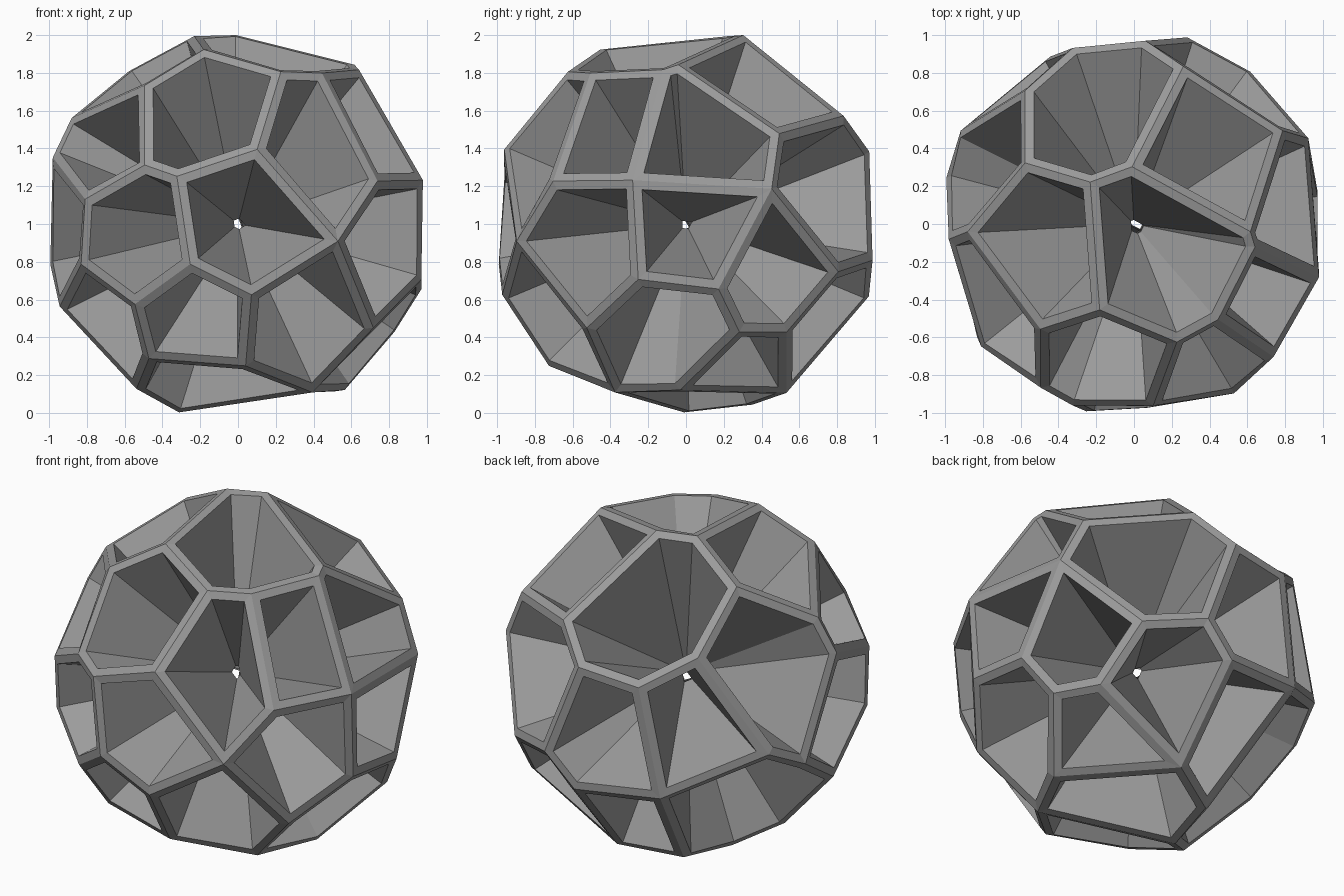
import bpy, bmesh, math
from mathutils import Vector

if "Cube" in bpy.data.objects:
    bpy.data.objects.remove(bpy.data.objects["Cube"])

RADIUS = 1.045     # corners of the ball lie on this sphere
RIM = 0.047        # half width of each strut
CORE = 0.085       # how close the funnels run to the centre

# Ball corners: each key lists the cells (one letter each) that meet there
corners = {
    "ABC": (-.32, -.95, .25), "ABG": (.10, -.95, .39), "AGHE": (.525, -.89, -.09),
    "ADE": (.07, -.96, -.37), "ACD": (-.25, -.98, -.21), "BCZ": (-.49, -.86, .31),
    "BGM": (.225, -.62, .80), "BMX": (-.18, -.45, .915), "BXZ": (-.49, -.55, .725),
    "CDR": (-.54, -.775, -.42), "COR": (-.82, -.59, -.21), "CZO": (-.80, -.64, .13),
    "DEU": (.04, -.72, -.745), "DRU": (-.47, -.60, -.71), "EHS": (.71, -.52, -.545),
    "ESaU": (.39, -.37, -.88), "GLM": (.44, -.50, .79), "GHL": (.73, -.695, .225),
    "HJKL": (.97, -.28, .23), "HJS": (.96, -.25, -.29), "JKPQ": (.915, .45, .185),
    "JQS": (.96, .17, -.34), "KLM": (.635, -.12, .81), "KMN": (.61, -.04, .835),
    "KNP": (.78, .49, .475), "NPW": (.26, .83, .57), "MNW": (-.01, .30, .99),
    "PWF": (.06, .96, .38), "PFI": (.28, .98, -.19), "PQI": (.61, .80, -.25),
    "QST": (.82, .28, -.565), "QTI": (.69, .53, -.57), "STa": (.56, -.03, -.87),
    "TIab": (.10, .53, -.89), "MWX": (-.23, .22, .985), "WFV": (-.32, .92, .34),
    "WYV": (-.57, .70, .505), "WXY": (-.57, .32, .80), "XYZ": (-.87, -.04, .555),
    "YZO": (-.975, -.08, .35), "YOc": (-.98, .24, -.21), "YVc": (-.91, .49, -.08),
    "RUc": (-.53, -.20, -.86), "ORc": (-.93, -.10, -.43), "Uac": (-.31, -.01, -.99),
    "FVbc": (-.44, .88, -.33), "FIb": (.09, .96, -.38), "abc": (-.23, .35, -.95),
}
points = {k: Vector(v).normalized() * RADIUS for k, v in corners.items()}


def cell_ring(letter):
    """Corners of one cell, anticlockwise seen from outside, and its normal."""
    ring = [p for k, p in points.items() if letter in k]
    mid = sum(ring, Vector()) / len(ring)
    axis = mid.normalized()
    u = axis.orthogonal().normalized()
    v = axis.cross(u)
    ring.sort(key=lambda p: math.atan2((p - mid).dot(v), (p - mid).dot(u)))
    normal = Vector()
    for p, q in zip(ring, ring[1:] + ring[:1]):
        normal += (p - mid).cross(q - mid)
    return ring, normal.normalized()


def inset(ring, normal, width):
    """Move every side of the ring inwards by the given width."""
    out = []
    for i, p in enumerate(ring):
        m1 = normal.cross(p - ring[i - 1]).normalized()
        m2 = normal.cross(ring[(i + 1) % len(ring)] - p).normalized()
        out.append(p + (m1 + m2) * width / (1 + m1.dot(m2)))
    return out


bm = bmesh.new()


def band(outer, inner):
    """Strip of quads between two rings."""
    a = [bm.verts.new(p) for p in outer]
    b = [bm.verts.new(p) for p in inner]
    for i in range(len(a)):
        j = (i + 1) % len(a)
        bm.faces.new((a[i], a[j], b[j], b[i]))


# Each cell: a flat rim, then a funnel running almost to the centre
for letter in sorted(set("".join(corners))):
    ring, normal = cell_ring(letter)
    lip = inset(ring, normal, RIM)
    band(ring, lip)
    band(lip, [p * CORE for p in lip])

bmesh.ops.remove_doubles(bm, verts=bm.verts, dist=0.0002)
mesh = bpy.data.meshes.new("faceted_ball")
bm.to_mesh(mesh)
bm.free()

# Dark grey finish
grey = bpy.data.materials.new("dark_grey")
grey.diffuse_color = (0.33, 0.33, 0.33, 1)
grey.use_nodes = True
grey.node_tree.nodes["Principled BSDF"].inputs["Base Color"].default_value = grey.diffuse_color
mesh.materials.append(grey)

ball = bpy.data.objects.new("faceted_ball", mesh)
ball.location = (0, 0, 1)
bpy.context.collection.objects.link(ball)
